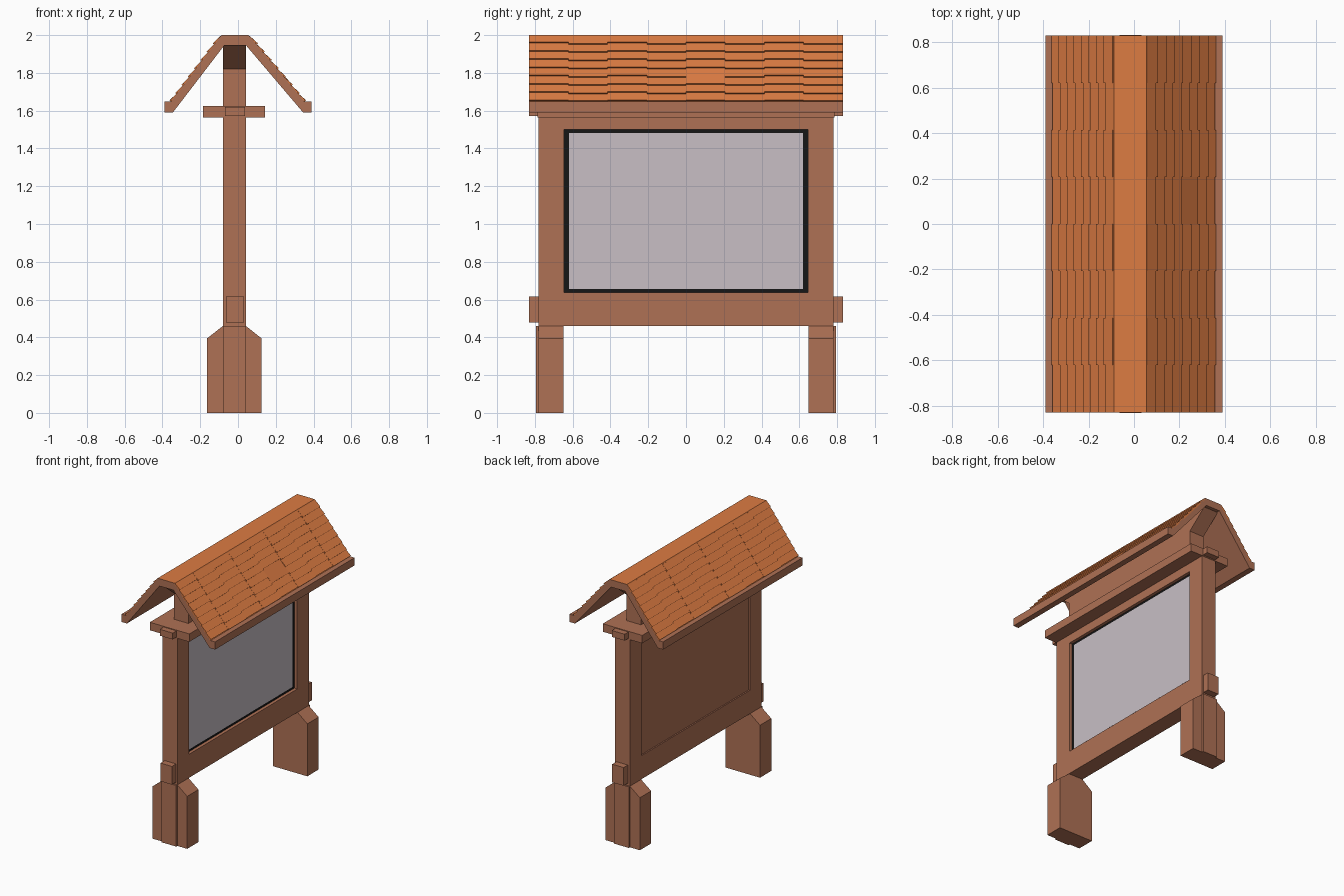
import bpy, bmesh
from mathutils import Vector

if "Cube" in bpy.data.objects:
    bpy.data.objects.remove(bpy.data.objects["Cube"])


def material(name, rgb):
    m = bpy.data.materials.new(name)
    m.diffuse_color = (*rgb, 1)
    m.use_nodes = True
    m.node_tree.nodes["Principled BSDF"].inputs["Base Color"].default_value = m.diffuse_color
    return m


WOOD = material("brown_wood", (0.43, 0.165, 0.09))
TILE = material("orange_tile", (0.72, 0.20, 0.055))
BLACK = material("black_trim", (0.008, 0.008, 0.008))
GLASS = material("pale_panel", (0.58, 0.52, 0.56))


def add_prism(bm, pts, a, b, axis="y"):
    # closed profile swept along y (profile is x,z) or along x (profile is y,z)
    def place(p, d):
        return (p[0], d, p[1]) if axis == "y" else (d, p[0], p[1])
    lo = [bm.verts.new(place(p, a)) for p in pts]
    hi = [bm.verts.new(place(p, b)) for p in pts]
    bm.faces.new(lo)
    bm.faces.new(hi[::-1])
    for i in range(len(pts)):
        j = (i + 1) % len(pts)
        bm.faces.new((lo[j], lo[i], hi[i], hi[j]))


def finish(bm, name, *mats):
    bmesh.ops.recalc_face_normals(bm, faces=bm.faces)
    me = bpy.data.meshes.new(name)
    bm.to_mesh(me)
    bm.free()
    ob = bpy.data.objects.new(name, me)
    for m in mats:
        me.materials.append(m)
    bpy.context.collection.objects.link(ob)
    return ob


def prism(name, pts, a, b, mat=WOOD, axis="y"):
    bm = bmesh.new()
    add_prism(bm, pts, a, b, axis)
    return finish(bm, name, mat)


def box(name, x, y, z, mat=WOOD):
    return prism(name, [(x[0], z[0]), (x[1], z[0]), (x[1], z[1]), (x[0], z[1])], y[0], y[1], mat)


PX = (-0.08, 0.042)  # thickness of posts and board

# Feet, posts and end blocks
for side, s in (("front", -1), ("back", 1)):
    def ys(a, b):
        return tuple(sorted((s * a, s * b)))
    prism(side + "_foot", [(-0.163, 0), (0.124, 0), (0.124, 0.395), (0.042, 0.46),
                           (-0.08, 0.46), (-0.163, 0.395)], *ys(0.648, 0.782))
    box(side + "_foot_core", PX, ys(0.66, 0.795), (0, 0.46))
    box(side + "_frame_post", PX, ys(0.645, 0.782), (0.46, 1.57))
    box(side + "_lower_block", (-0.063, 0.032), ys(0.77, 0.832), (0.478, 0.615))
    box(side + "_upper_block", (-0.07, 0.037), ys(0.76, 0.83), (1.572, 1.62))

# Board rails, back panel, trim and glass
box("bottom_rail", PX, (-0.645, 0.645), (0.46, 0.637))
box("top_rail", PX, (-0.645, 0.645), (1.50, 1.57))
box("back_panel", (-0.07, -0.01), (-0.645, 0.645), (0.637, 1.50))
box("black_trim", (-0.01, 0.018), (-0.645, 0.645), (0.637, 1.50), BLACK)
box("display_panel", (0.0, 0.021), (-0.62, 0.62), (0.656, 1.482), GLASS)

# Shelf and ridge wall with flared ends
box("shelf", (-0.185, 0.144), (-0.785, 0.785), (1.565, 1.625))
prism("ridge_wall", [(-0.65, 1.62), (0.65, 1.62), (0.65, 1.82), (0.81, 1.95),
                     (-0.81, 1.95), (-0.65, 1.82)], *PX, axis="x")

# Roof slab with flat ridge and eave lips
roof = prism("roof_slab", [(-0.088, 2.0), (0.056, 2.0), (0.352, 1.648), (0.39, 1.648),
                           (0.39, 1.59), (0.345, 1.59), (0.043, 1.945), (-0.073, 1.945),
                           (-0.345, 1.59), (-0.39, 1.59), (-0.39, 1.648), (-0.354, 1.648)],
             -0.83, 0.83)
roof.data.materials.append(TILE)
for p in roof.data.polygons:
    if p.normal.z > 0.5 and p.center.z > 1.7:
        p.material_index = 1

# Rows of overlapping tiles on both slopes, every other column shifted
COLS, ROWS = 8, 8
W = 1.66 / COLS
for name, top, bottom in (("right_tiles", (0.056, 1.998), (0.352, 1.648)),
                          ("left_tiles", (-0.088, 1.998), (-0.354, 1.648))):
    top, bottom = Vector(top), Vector(bottom)
    slope = bottom - top
    step = slope.length / ROWS
    d = slope.normalized()
    n = Vector((-d.y, d.x)) if d.x > 0 else Vector((d.y, -d.x))
    bm = bmesh.new()
    for c in range(COLS):
        shift = 0.006 if c % 2 else -0.004
        lift = 0.002 if c % 2 else 0.0
        r = 0
        while r < ROWS:
            # one double-length tile on the right slope
            span = 2 if (name == "right_tiles" and c == 4 and r == 4) else 1
            s0 = max(0.0, r * step + shift)
            s1 = min(slope.length, (r + span) * step + shift)
            prof = [(s0, -0.008), (s1, -0.008), (s1, 0.009 + lift), (s0, 0.001 + lift)]
            pts = [tuple(top + d * a + n * b) for a, b in prof]
            y0 = -0.83 + c * W
            add_prism(bm, pts, y0, y0 + W)
            r += span
    finish(bm, name, TILE)
